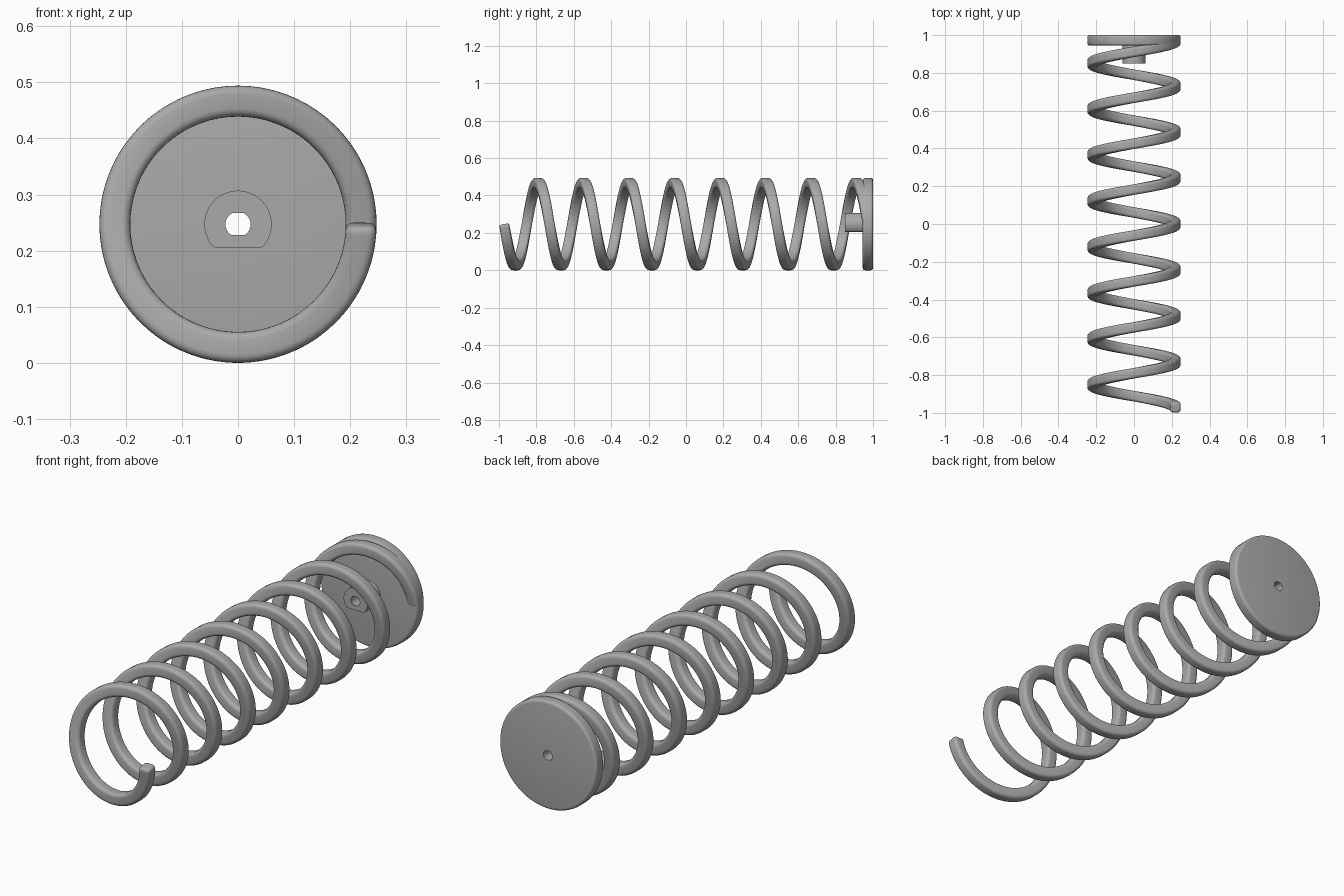
import bpy, bmesh
from math import sin, cos, pi, tau, radians
from mathutils import Vector

cube = bpy.data.objects.get("Cube")
if cube:
    bpy.data.objects.remove(cube, do_unlink=True)

R = 0.247            # outer radius
AXIS_Z = 0.247       # height of the spring axis
HALF = 0.0275        # half thickness of wire and plate
TURNS, STEPS = 8, 72

steel = bpy.data.materials.new("grey_steel")
steel.use_nodes = True
steel.diffuse_color = (0.40, 0.40, 0.40, 1)
steel.node_tree.nodes["Principled BSDF"].inputs["Base Color"].default_value = (0.40, 0.40, 0.40, 1)


def finish(name, bm):
    bmesh.ops.recalc_face_normals(bm, faces=bm.faces)
    mesh = bpy.data.meshes.new(name)
    bm.to_mesh(mesh)
    bm.free()
    mesh.materials.append(steel)
    obj = bpy.data.objects.new(name, mesh)
    bpy.context.collection.objects.link(obj)
    return obj


def activate(obj):
    bpy.ops.object.select_all(action='DESELECT')
    obj.select_set(True)
    bpy.context.view_layer.objects.active = obj


def smooth(obj):
    activate(obj)
    bpy.ops.object.shade_smooth_by_angle(angle=radians(32))


def prism(name, radius, y0, y1, low=-1, high=1, sides=96):
    """Round bar along y, with optional flats below and above."""
    bm = bmesh.new()
    ring = []
    for i in range(sides):
        a = tau * (i + 0.5) / sides
        z = min(max(radius * sin(a), low), high)
        ring.append(bm.verts.new((radius * cos(a), y0, AXIS_Z + z)))
    face = bm.faces.new(ring)
    ext = bmesh.ops.extrude_face_region(bm, geom=[face])
    moved = [v for v in ext["geom"] if isinstance(v, bmesh.types.BMVert)]
    bmesh.ops.translate(bm, verts=moved, vec=(0, y1 - y0, 0))
    return finish(name, bm)


def section(half, fillet, arc=5):
    """Square with rounded corners."""
    pts = []
    for q in range(4):
        mid = pi / 4 + q * pi / 2
        cx = (half - fillet) * (1 if cos(mid) > 0 else -1)
        cy = (half - fillet) * (1 if sin(mid) > 0 else -1)
        for k in range(arc + 1):
            a = q * pi / 2 + k / arc * pi / 2
            pts.append((cx + fillet * cos(a), cy + fillet * sin(a)))
    return pts


# Coil spring: rounded square wire swept along a helix, with rounded tips
rm = R - HALF
y_start = -1 + HALF
pitch = -2 * y_start / TURNS
fil = 0.012
end_angle = TURNS * tau
tip = [(fil * (1 - cos(k * pi / 10)), fil * (1 - sin(k * pi / 10))) for k in range(6)]
stations = [(d / rm, inset) for d, inset in tip]
inner = TURNS * STEPS
stations += [(tau * i / STEPS, 0) for i in range(1, inner)]
stations += [(end_angle - d / rm, inset) for d, inset in reversed(tip)]

bm = bmesh.new()
rings = []
for t, inset in stations:
    radial = Vector((cos(t), 0, -sin(t)))
    tangent = Vector((-rm * sin(t), pitch / tau, -rm * cos(t))).normalized()
    side = radial.cross(tangent).normalized()
    centre = Vector((0, y_start + pitch * t / tau, AXIS_Z)) + radial * rm
    rings.append([bm.verts.new(centre + radial * u + side * v)
                  for u, v in section(HALF - inset, max(fil + 0.003 - inset, 0.003))])
for a, b in zip(rings, rings[1:]):
    n = len(a)
    for i in range(n):
        j = (i + 1) % n
        bm.faces.new((a[i], a[j], b[j], b[i]))
bm.faces.new(rings[0])
bm.faces.new(rings[-1])
smooth(finish("coil_spring", bm))

# End plate with softened rim, and the flat-bottomed boss on it
plate = prism("end_plate", R, 1 - 2 * HALF, 1)
bevel = plate.modifiers.new("rim", 'BEVEL')
bevel.width, bevel.segments = 0.012, 4
bevel.limit_method, bevel.angle_limit = 'ANGLE', radians(40)
boss = prism("shaft_boss", 0.06, 0.85, 1 - 2 * HALF + 0.002, low=-0.041, sides=64)

# Through hole with flats, cut in both parts
cutter = prism("hole_cutter", 0.0225, 0.7, 1.2, low=-0.0195, high=0.0205, sides=32)
cutter.hide_render = True
for obj in (plate, boss):
    cut = obj.modifiers.new("hole", 'BOOLEAN')
    cut.operation, cut.solver, cut.object = 'DIFFERENCE', 'EXACT', cutter
    activate(obj)
    for mod in list(obj.modifiers):
        bpy.ops.object.modifier_apply(modifier=mod.name)
    smooth(obj)
bpy.data.objects.remove(cutter, do_unlink=True)
